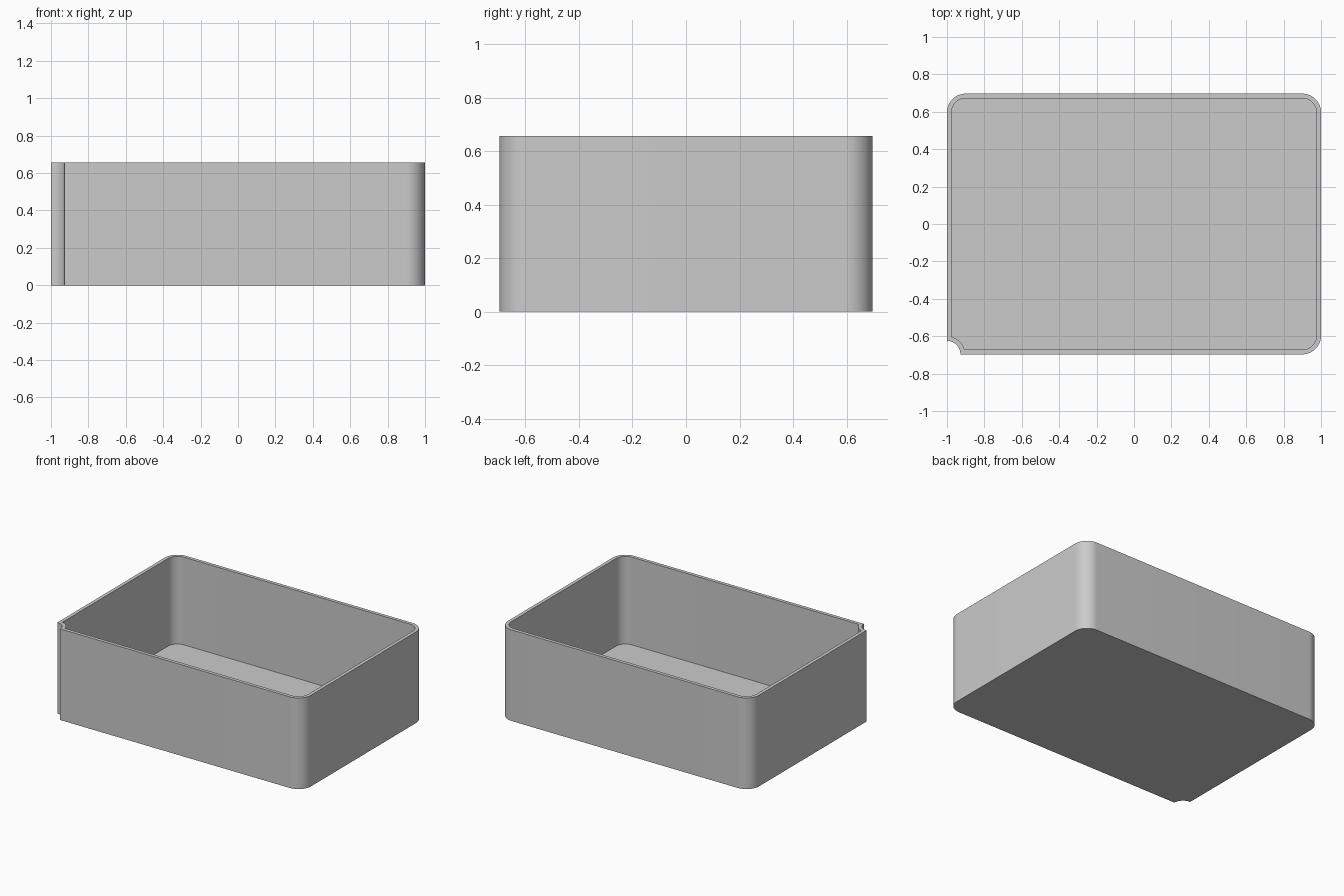
import bpy, bmesh, math

cube = bpy.data.objects.get("Cube")
if cube:
    bpy.data.objects.remove(cube, do_unlink=True)

HALF_X, HALF_Y, HEIGHT = 1.0, 0.697, 0.656
WALL, FLOOR = 0.025, 0.025
CORNER, NOTCH = 0.1, 0.072
STEPS = 16

grey = bpy.data.materials.new("plain_grey")
grey.use_nodes = True
colour = (0.6, 0.6, 0.6, 1)
grey.diffuse_color = colour
grey.node_tree.nodes["Principled BSDF"].inputs["Base Color"].default_value = colour


def arc(cx, cy, r, start, end):
    angles = [start + (end - start) * i / STEPS for i in range(STEPS + 1)]
    return [(cx + r * math.cos(a), cy + r * math.sin(a)) for a in angles]


def outline(inset):
    """Rounded rectangle with a scooped front right corner, counterclockwise."""
    r = CORNER - inset
    x, y = HALF_X - CORNER, HALF_Y - CORNER
    q = math.pi / 2
    points = arc(x, -y, r, -q, 0) + arc(x, y, r, 0, q) + arc(-x, y, r, q, 2 * q)
    # The scoop stays concentric with the outer corner point
    scoop = NOTCH + inset
    trim = math.asin(inset / scoop)
    return points + arc(-HALF_X, -HALF_Y, scoop, q - trim, trim)


bm = bmesh.new()


def ring(inset, z):
    return [bm.verts.new((px, py, z)) for px, py in outline(inset)]


def bridge(a, b):
    for i in range(len(a)):
        j = (i + 1) % len(a)
        bm.faces.new((a[i], a[j], b[j], b[i]))


# Outer wall, rim, inner wall, then underside and floor
rings = [ring(0, 0), ring(0, HEIGHT), ring(WALL, HEIGHT), ring(WALL, FLOOR)]
for lower, upper in zip(rings, rings[1:]):
    bridge(lower, upper)
bm.faces.new(rings[0][::-1])
bm.faces.new(rings[-1])
bmesh.ops.recalc_face_normals(bm, faces=bm.faces)

mesh = bpy.data.meshes.new("open_box")
bm.to_mesh(mesh)
bm.free()
mesh.materials.append(grey)
box = bpy.data.objects.new("open_box", mesh)
bpy.context.collection.objects.link(box)

# Smooth rounded corners with crisp rims
bpy.ops.object.select_all(action="DESELECT")
box.select_set(True)
bpy.context.view_layer.objects.active = box
bpy.ops.object.shade_smooth_by_angle(angle=math.radians(30))
